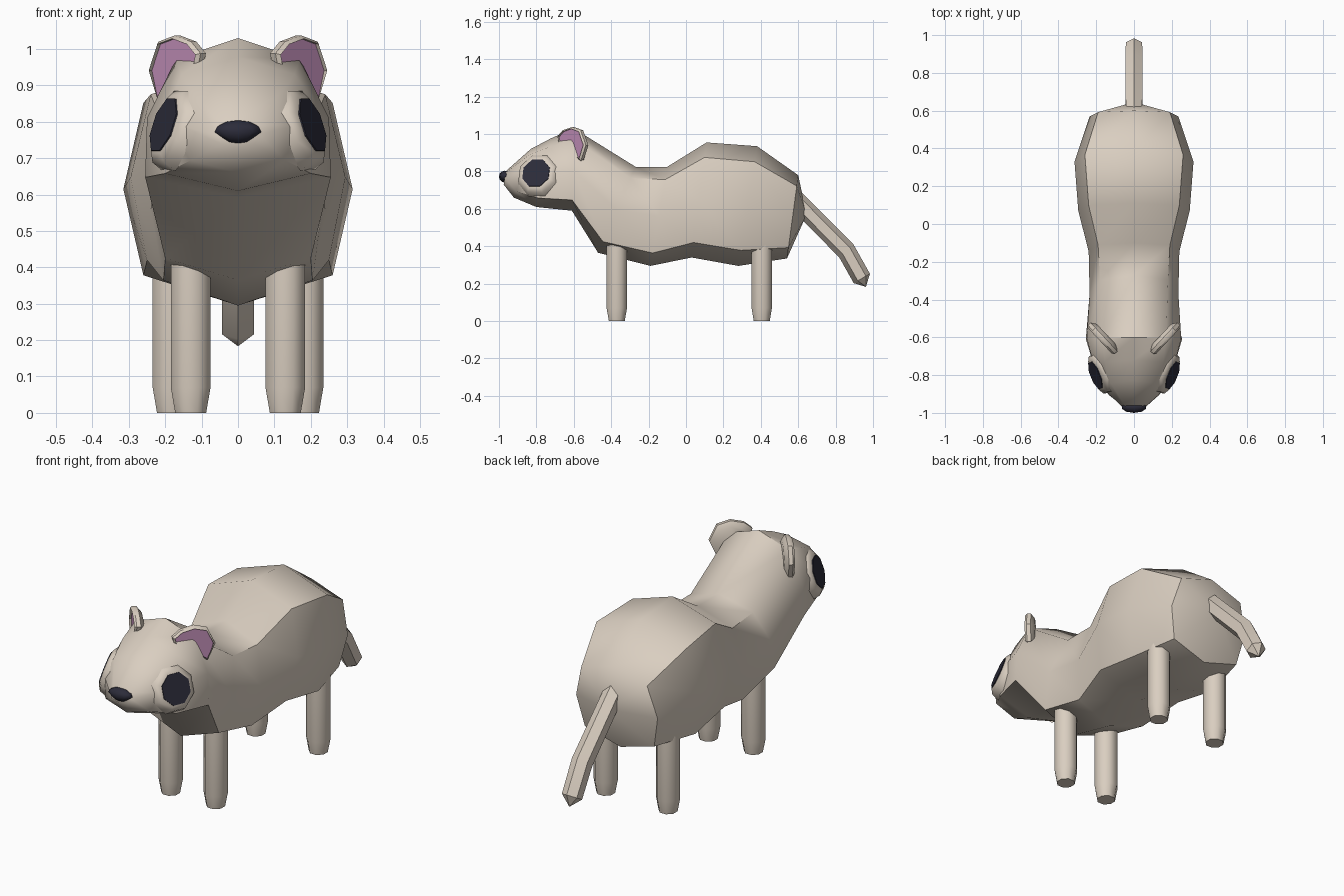
import bpy, bmesh, math
from mathutils import Vector, Matrix

cube = bpy.data.objects.get("Cube")
if cube:
    bpy.data.objects.remove(cube, do_unlink=True)


def material(name, rgb):
    m = bpy.data.materials.new(name)
    m.use_nodes = True
    m.diffuse_color = (*rgb, 1)
    bsdf = m.node_tree.nodes["Principled BSDF"]
    bsdf.inputs["Base Color"].default_value = (*rgb, 1)
    bsdf.inputs["Roughness"].default_value = 0.9
    return m


FUR = material("cream fur", (0.70, 0.62, 0.53))
DARK = material("dark eye", (0.025, 0.025, 0.042))
PINK = material("ear pink", (0.55, 0.28, 0.49))


def finish(bm, name, mats, angle=40):
    bmesh.ops.recalc_face_normals(bm, faces=bm.faces)
    me = bpy.data.meshes.new(name)
    bm.to_mesh(me)
    bm.free()
    ob = bpy.data.objects.new(name, me)
    bpy.context.collection.objects.link(ob)
    for m in mats:
        me.materials.append(m)
    bpy.ops.object.select_all(action="DESELECT")
    ob.select_set(True)
    bpy.context.view_layer.objects.active = ob
    bpy.ops.object.shade_smooth_by_angle(angle=math.radians(angle))
    return ob


def loft(bm, rings, tip=None):
    """Skin closed rings of points; close the far end with a point or a cap."""
    rows = [[bm.verts.new(p) for p in r] for r in rings]
    for a, b in zip(rows, rows[1:]):
        for i in range(len(a)):
            j = (i + 1) % len(a)
            bm.faces.new((a[i], a[j], b[j], b[i]))
    bm.faces.new(rows[0])
    if tip is None:
        bm.faces.new(rows[-1])
    else:
        t = bm.verts.new(tip)
        for i, v in enumerate(rows[-1]):
            bm.faces.new((v, rows[-1][(i + 1) % len(rows[-1])], t))


def circle(centre, axis, radius, n=8, turn=0.0):
    """Ring of points around an axis, starting near the upward direction."""
    axis = Vector(axis).normalized()
    side = axis.cross(Vector((0, 0, 1)))
    side = side.normalized() if side.length > 0.01 else Vector((1, 0, 0))
    up = side.cross(axis)
    angles = [turn + math.tau * i / n for i in range(n)]
    return [Vector(centre) + radius * (up * math.cos(a) + side * math.sin(a)) for a in angles]


# Body and head: tilted octagonal sections
# (top y, top z, bottom y, bottom z, half width, upper width, lower width)
sections = [
    (-.965, .80, -.975, .73, .06, .045, .045),
    (-.83, .92, -.92, .66, .16, .125, .13),
    (-.72, .978, -.80, .61, .21, .155, .20),
    (-.60, 1.03, -.61, .59, .25, .17, .255),
    (-.27, .825, -.47, .365, .235, .18, .20),
    (-.10, .825, -.19, .295, .24, .19, .205),
    (.11, .955, .03, .34, .295, .24, .25),
    (.38, .935, .28, .295, .315, .26, .26),
    (.60, .78, .54, .335, .235, .19, .20),
]
rings = []
for ty, tz, by, bz, w, up, lo in sections:
    top, bottom = Vector((0, ty, tz)), Vector((0, by, bz))
    mid, half = (top + bottom) / 2, (top - bottom) / 2
    right = [(up, .74), (w, 0), (lo, -.74)]
    loop = [(0, 1)] + right + [(0, -1)] + [(-x, v) for x, v in reversed(right)]
    rings.append([mid + half * v + Vector((x, 0, 0)) for x, v in loop])
bm = bmesh.new()
loft(bm, rings, (0, .645, .57))
bmesh.ops.triangulate(bm, faces=[f for f in bm.faces if len(f.verts) > 4])
finish(bm, "body_and_head", [FUR], 50)

# Tail: six-sided tube drooping to a blunt tip
bm = bmesh.new()
path = [(.58, .655, .05), (.857, .376, .052), (.94, .228, .05)]
slopes = [(0, .70, -.71), (0, .70, -.71), (0, .5, -.87)]
loft(bm, [circle((0, y, z), s, r, 6) for (y, z, r), s in zip(path, slopes)], (0, .962, .183))
finish(bm, "tail", [FUR])

# Nose: squashed ball, narrower underneath
bm = bmesh.new()
bmesh.ops.create_uvsphere(bm, u_segments=10, v_segments=6, radius=1)
for v in bm.verts:
    if v.co.z < -.1:
        v.co.x *= .75
    v.co = Vector((v.co.x * .068, v.co.y * .032 - .968, v.co.z * .032 + .772))
finish(bm, "nose", [DARK], 60)

EAR_OUT = Vector((.73, -.68, 0))
ear_outline = [(.10, .955), (.094, .988), (.12, 1.02), (.165, 1.037), (.21, 1.02),
               (.236, .94), (.212, .86), (.165, .90)]

for label, s in (("left", 1), ("right", -1)):
    # Legs
    for part, x, y, top in (("front", .13, -.37, .42), ("hind", .18, .405, .42)):
        bm = bmesh.new()
        loft(bm, [circle((s * x, y, z), (0, 0, 1), r, 8, math.pi / 8)
                  for z, r in ((top, .059), (.07, .059), (0, .046))])
        finish(bm, f"{label}_{part}_leg", [FUR], 50)

    # Eye socket with a dark disc on it
    look = Vector((s, -.4, .35)).normalized()
    spot = Vector((s * .2, -.80, .79))
    bm = bmesh.new()
    loft(bm, [circle(spot + look * d, look, r, 8, math.pi / 8)
              for d, r in ((-.05, .125), (-.012, .112), (.003, .088))])
    finish(bm, f"{label}_eye_socket", [FUR], 50)
    bm = bmesh.new()
    loft(bm, [circle(spot + look * d, look, .081, 8, math.pi / 8) for d in (.001, .007)])
    finish(bm, f"{label}_eye", [DARK])

    # Ear: rounded shell with a recessed pink inside
    bm = bmesh.new()
    mid = Vector((.168, -.60, .95))
    flat = [Vector((x, -.60 + (x - .168) * 1.07, z)) for x, z in ear_outline]
    loft(bm, [[mid + (p - mid) * k + EAR_OUT * d for p in flat]
              for k, d in ((.72, -.027), (1, -.008), (1, .012), (.9, .022))])
    bm.faces.ensure_lookup_table()
    inner = max(bm.faces, key=lambda f: f.calc_center_median().dot(EAR_OUT))
    bmesh.ops.inset_region(bm, faces=[inner], thickness=.016, depth=0)
    inner.material_index = 1
    for v in inner.verts:
        v.co -= EAR_OUT * .012
        if v.co.z < .93:
            v.co += Vector((.004, .004, -.015))
    bmesh.ops.transform(bm, matrix=Matrix.Diagonal((s, 1, 1, 1)), verts=bm.verts)
    finish(bm, f"{label}_ear", [FUR, PINK])
